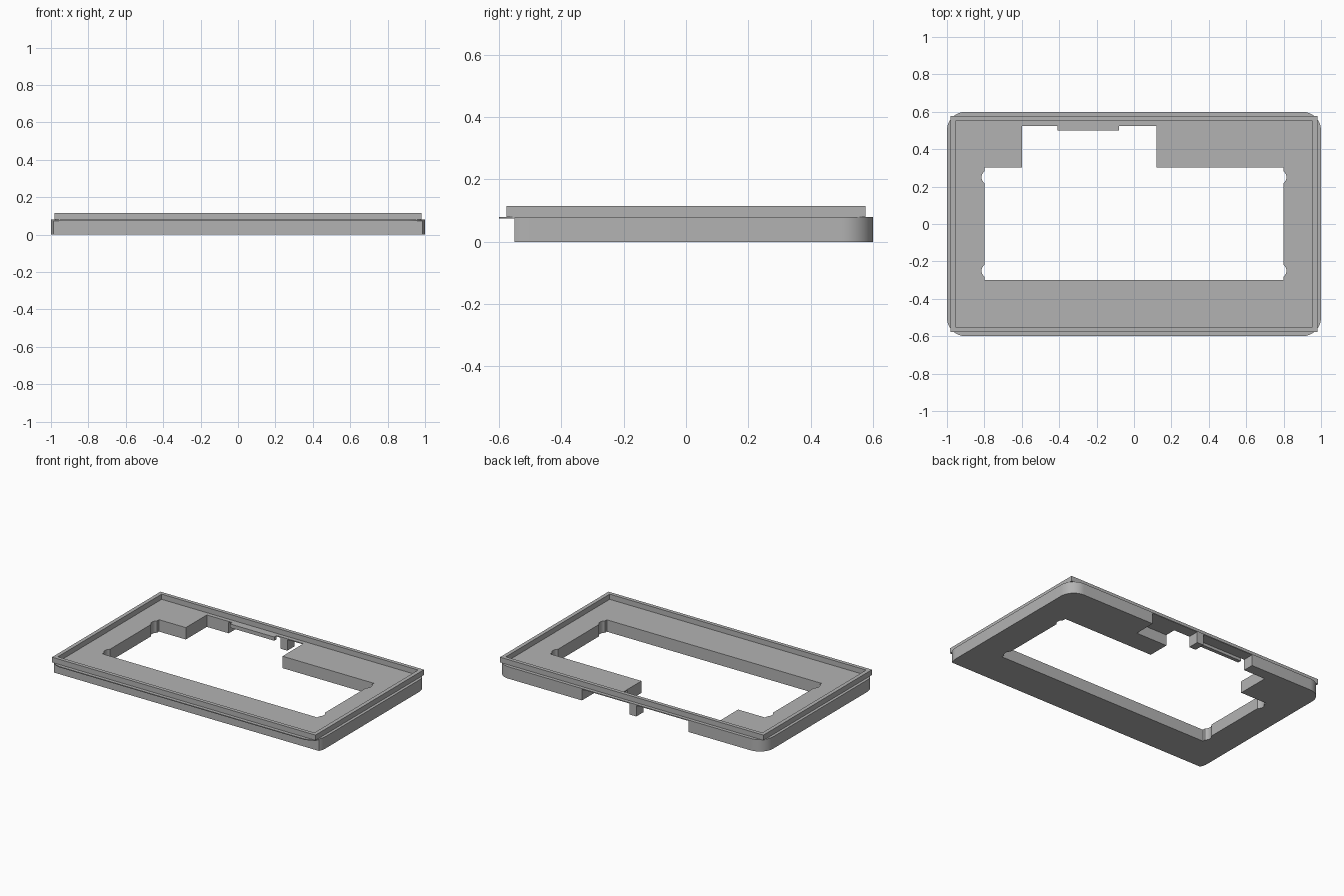
import bpy, bmesh, math

cube = bpy.data.objects.get("Cube")
if cube:
    bpy.data.objects.remove(cube, do_unlink=True)

grey = bpy.data.materials.new("plain grey")
grey.use_nodes = True
tone = (0.45, 0.45, 0.45, 1)
grey.diffuse_color = tone
grey.node_tree.nodes["Principled BSDF"].inputs["Base Color"].default_value = tone


def prism(name, points, z0, z1):
    """Extrude a counter-clockwise outline from z0 up to z1."""
    bm = bmesh.new()
    face = bm.faces.new([bm.verts.new((x, y, z0)) for x, y in points])
    top = bmesh.ops.extrude_face_region(bm, geom=[face])["geom"]
    bmesh.ops.translate(bm, vec=(0, 0, z1 - z0),
                        verts=[v for v in top if isinstance(v, bmesh.types.BMVert)])
    bmesh.ops.recalc_face_normals(bm, faces=bm.faces)
    mesh = bpy.data.meshes.new(name)
    bm.to_mesh(mesh)
    bm.free()
    mesh.materials.append(grey)
    obj = bpy.data.objects.new(name, mesh)
    bpy.context.collection.objects.link(obj)
    return obj


def block(name, x0, x1, y0, y1, z0, z1):
    return prism(name, [(x0, y0), (x1, y0), (x1, y1), (x0, y1)], z0, z1)


def arc(cx, cy, r, start, sweep, n):
    return [(cx + r * math.cos(math.radians(start + sweep * i / n)),
             cy + r * math.sin(math.radians(start + sweep * i / n))) for i in range(n + 1)]


def cut(obj, cutter):
    """Subtract a cutter, then discard it."""
    mod = obj.modifiers.new("cut", 'BOOLEAN')
    mod.operation, mod.solver, mod.object = 'DIFFERENCE', 'EXACT', cutter
    bpy.context.view_layer.update()
    graph = bpy.context.evaluated_depsgraph_get()
    mesh = bpy.data.meshes.new_from_object(obj.evaluated_get(graph))
    obj.modifiers.clear()
    obj.data = mesh
    bpy.data.objects.remove(cutter, do_unlink=True)


# Base plate with rounded corners
R = 0.1
outline = []
for sx, sy, start in ((1, 1, 0), (-1, 1, 90), (-1, -1, 180), (1, -1, 270)):
    outline += arc(sx * (1 - R), sy * (0.6 - R), R, start, 90, 12)
base = prism("base_plate", outline, 0, 0.08)

# Window with a rear notch and round reliefs near its corners
opening = [(-0.8, -0.3), (0.8, -0.3)]
half = 51.3
for y in (-0.25, 0.25):
    opening += arc(0.775, y, 0.04, -half, 2 * half, 8)
opening += [(0.8, 0.302), (0.12, 0.302), (0.12, 0.525), (-0.6, 0.525), (-0.6, 0.302), (-0.8, 0.302)]
for y in (0.25, -0.25):
    opening += arc(-0.775, y, 0.04, 180 - half, 2 * half, 8)
cut(base, prism("window_cutter", opening, -0.1, 0.2))

# Undercut along the front, leaving a thin lip
LIP = 0.074
cut(base, block("front_cutter", -1.2, 1.2, -0.8, -0.55, -0.1, LIP))

# Rear wall openings on both sides of the post
cut(base, block("rear_gap_cutter", -0.437, -0.05, 0.5, 0.8, -0.1, LIP))
cut(base, prism("rear_pocket_cutter", [(0, 0.5), (0.06, 0.5), (0.06, 0.45), (0.355, 0.45),
                                       (0.355, 0.8), (0, 0.8)], -0.1, LIP))

# Tab at the rear notch
block("rear_tab", -0.41, -0.08, 0.5, 0.525, 0.055, 0.08)

# Raised rim
rim = block("raised_rim", -0.981, 0.981, -0.577, 0.577, 0.08, 0.115)
cut(rim, block("rim_cutter", -0.955, 0.955, -0.552, 0.552, 0, 0.2))

# Smooth corners, sharp edges
for obj in (base,):
    bpy.context.view_layer.objects.active = obj
    obj.select_set(True)
    bpy.ops.object.shade_smooth_by_angle(angle=math.radians(30))
    obj.select_set(False)
